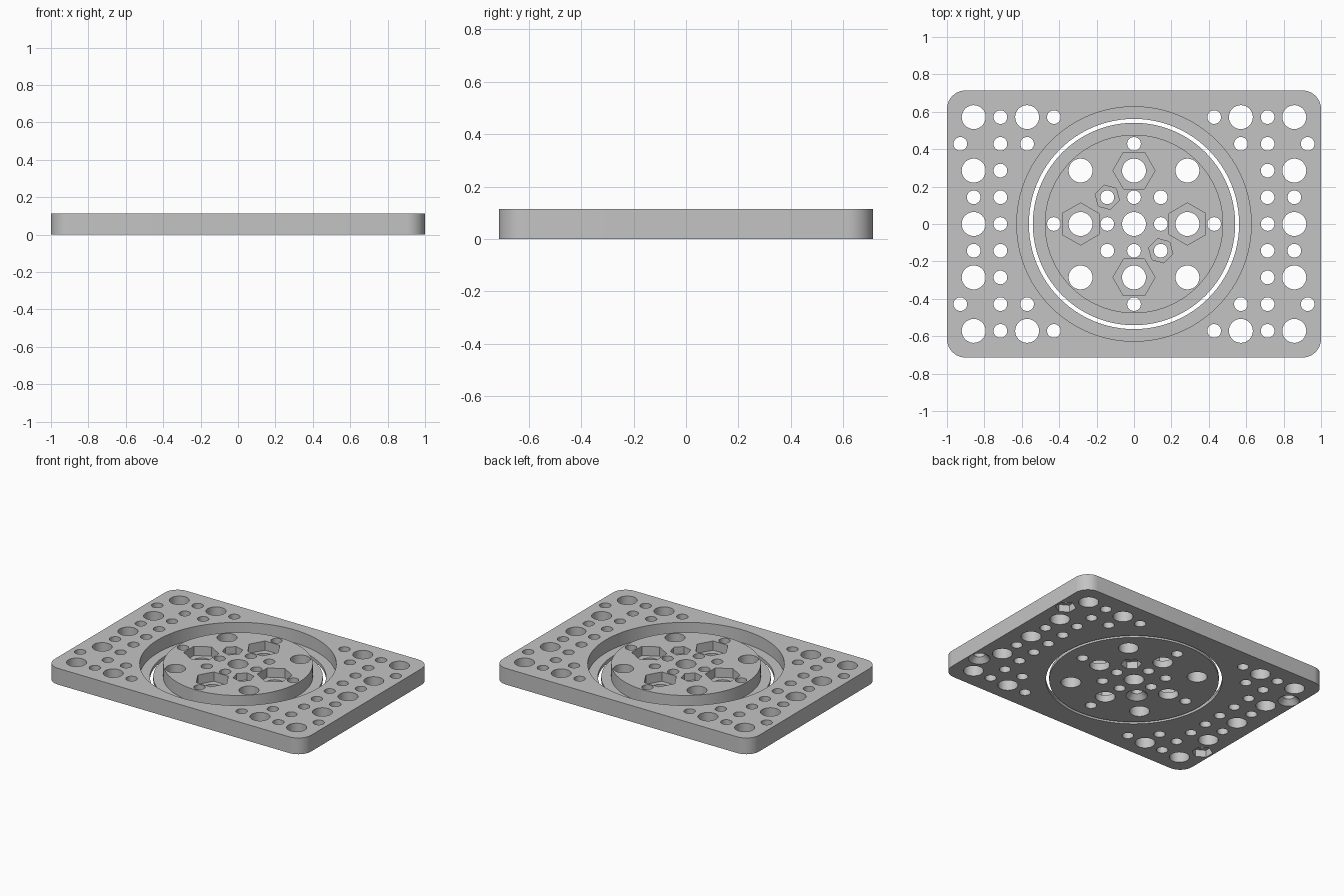
import bpy, bmesh, math
from mathutils import Matrix

old = bpy.data.objects.get("Cube")
if old:
    bpy.data.objects.remove(old, do_unlink=True)

P = 2 / 7                 # grid pitch
H = 0.4 * P               # plate thickness
FLOOR = 0.023             # ledge thickness under the groove
BIG, SMALL = 0.064, 0.0365
BIG_HEX, SMALL_HEX = 0.1125, 0.067

grey = bpy.data.materials.new("light_grey")
grey.use_nodes = True
colour = (0.55, 0.55, 0.55, 1)
grey.diffuse_color = colour
grey.node_tree.nodes["Principled BSDF"].inputs["Base Color"].default_value = colour


def make_object(name, bm):
    mesh = bpy.data.meshes.new(name)
    bm.to_mesh(mesh)
    bm.free()
    mesh.materials.append(grey)
    obj = bpy.data.objects.new(name, mesh)
    bpy.context.collection.objects.link(obj)
    return obj


def prism(bm, x, y, r, z0, z1, sides=32, turn=0.0, r_top=None):
    """Upright prism or cone; turn is the angle of its first corner."""
    place = Matrix.Translation((x, y, (z0 + z1) / 2)) @ Matrix.Rotation(turn, 4, 'Z')
    # the cone primitive starts its first corner on +y
    place = place @ Matrix.Rotation(-math.pi / 2, 4, 'Z')
    bmesh.ops.create_cone(bm, cap_ends=True, segments=sides, radius1=r,
                          radius2=r if r_top is None else r_top,
                          depth=z1 - z0, matrix=place)


def hexagon(bm, x, y, r, z0, z1, facing):
    """Nut pocket with a flat side towards the given angle."""
    prism(bm, x, y, r, z0, z1, 6, facing + math.pi / 6)


def cut(obj, name, bm):
    tool = make_object(name, bm)
    tool.hide_render = True
    mod = obj.modifiers.new(name, 'BOOLEAN')
    mod.operation, mod.solver, mod.object = 'DIFFERENCE', 'EXACT', tool
    bpy.context.view_layer.objects.active = obj
    bpy.ops.object.modifier_apply(modifier=name)
    bpy.data.objects.remove(tool, do_unlink=True)


def mirrored(points):
    """All sign variants of grid points, in world units."""
    return sorted({(sx * x * P, sy * y * P) for x, y in points
                   for sx in (1, -1) for sy in (1, -1)})


def drill(obj, big, small):
    bm = bmesh.new()
    for r, points in ((BIG, big), (SMALL, small)):
        for x, y in mirrored(points):
            prism(bm, x, y, r, -0.1, H + 0.1)
    cut(obj, "holes", bm)


# Base plate: rounded rectangle
bm = bmesh.new()
bmesh.ops.create_cube(bm, size=1, matrix=Matrix.Translation((0, 0, H / 2))
                      @ Matrix.Diagonal((2, 5 * P, H, 1)))
corners = [e for e in bm.edges if abs(e.verts[0].co.z - e.verts[1].co.z) > H / 2]
bmesh.ops.bevel(bm, geom=corners, offset=0.1, segments=10, profile=0.5,
                affect='EDGES')
plate = make_object("base_plate", bm)

# Central opening and the ledge around it
for name, r, z in (("opening", 0.562, -0.1), ("ledge", 0.627, FLOOR)):
    bm = bmesh.new()
    prism(bm, 0, 0, r, z, H + 0.1, 96)
    cut(plate, name, bm)

drill(plate,
      [(3, 0), (3, 1), (3, 2), (2, 2)],
      [(2.5, i / 2) for i in range(5)]
      + [(2, 1.5), (1.5, 2), (3.25, 1.5), (3, 0.5)])

# Underside nut pockets and countersinks at the edge holes
bm = bmesh.new()
for s in (1, -1):
    hexagon(bm, s * 3.25 * P, s * 1.5 * P, SMALL_HEX, -0.05, 0.05, 0)
    prism(bm, s * 3.25 * P, -s * 1.5 * P, 0.07, -0.001, 0.036, r_top=0.034)
cut(plate, "edge_pockets", bm)

# Turntable disc: stepped round body
bm = bmesh.new()
rings = []
for r, z in ((0.541, 0), (0.541, FLOOR), (0.477, FLOOR), (0.477, H)):
    rings.append([bm.verts.new((r * math.cos(a), r * math.sin(a), z))
                  for a in (math.tau * i / 96 for i in range(96))])
for low, high in zip(rings, rings[1:]):
    for i in range(96):
        j = (i + 1) % 96
        bm.faces.new((low[i], low[j], high[j], high[i]))
bm.faces.new(rings[0][::-1])
bm.faces.new(rings[-1])
disc = make_object("turntable_disc", bm)

drill(disc,
      [(0, 0), (1, 0), (0, 1), (1, 1)],
      [(1.5, 0), (0, 1.5), (0.5, 0), (0, 0.5), (0.5, 0.5)])

# Nut pockets on the disc: four large and two small above, one below
bm = bmesh.new()
for k in range(4):
    a = k * math.pi / 2
    hexagon(bm, P * math.cos(a), P * math.sin(a), BIG_HEX, H - 0.065, H + 0.1, a)
q, diagonal = P / 2, math.pi / 4
for s in (1, -1):
    hexagon(bm, s * q, -s * q, SMALL_HEX, H - 0.05, H + 0.1, -diagonal)
hexagon(bm, q, q, SMALL_HEX, -0.05, 0.05, diagonal)
prism(bm, -q, -q, 0.07, -0.001, 0.036, r_top=0.034)
cut(disc, "disc_pockets", bm)

# Smooth the round walls, keep the rims sharp
for obj in (plate, disc):
    bpy.ops.object.select_all(action='DESELECT')
    obj.select_set(True)
    bpy.context.view_layer.objects.active = obj
    bpy.ops.object.shade_smooth_by_angle(angle=math.radians(30))
